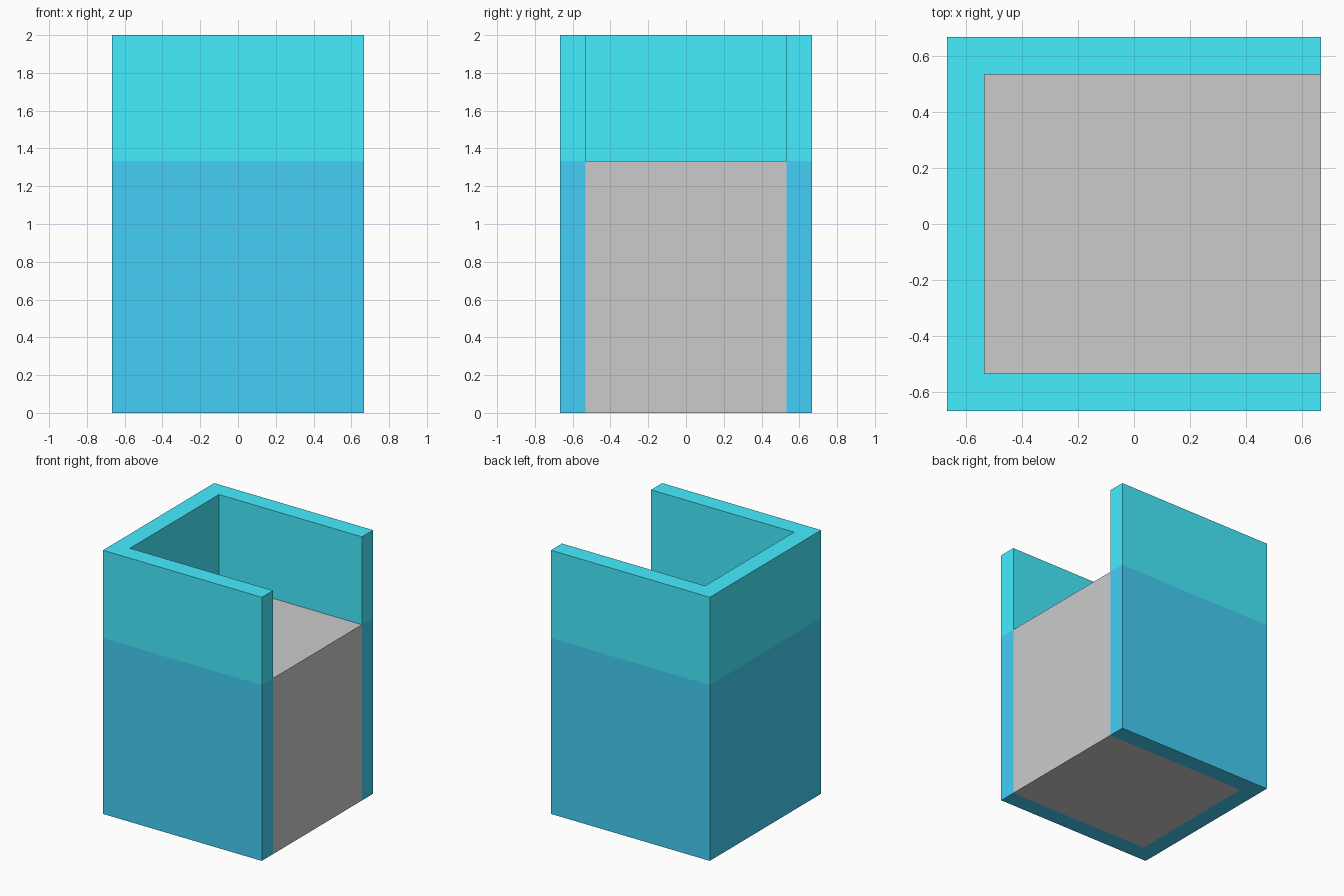
import bpy, bmesh

if "Cube" in bpy.data.objects:
    bpy.data.objects.remove(bpy.data.objects["Cube"])

HALF = 2 / 3      # half width of the whole model
INNER = 8 / 15    # half width inside the walls
MID = 4 / 3       # height of the core and of the colour change
TOP = 2.0


def material(name, rgb):
    mat = bpy.data.materials.new(name)
    mat.diffuse_color = (*rgb, 1)
    mat.use_nodes = True
    mat.node_tree.nodes["Principled BSDF"].inputs["Base Color"].default_value = mat.diffuse_color
    return mat


def add_object(name, bm, mats=()):
    bmesh.ops.recalc_face_normals(bm, faces=bm.faces)
    mesh = bpy.data.meshes.new(name)
    bm.to_mesh(mesh)
    bm.free()
    for mat in mats:
        mesh.materials.append(mat)
    obj = bpy.data.objects.new(name, mesh)
    bpy.context.collection.objects.link(obj)
    return obj


# U-shaped wall, open towards +x, with a blue lower band and a cyan upper band
profile = [(HALF, -HALF), (HALF, -INNER), (-INNER, -INNER), (-INNER, INNER),
           (HALF, INNER), (HALF, HALF), (-HALF, HALF), (-HALF, -HALF)]
bm = bmesh.new()
rings = [[bm.verts.new((x, y, z)) for x, y in profile] for z in (0, MID, TOP)]
bm.faces.new(rings[0])
for band, (low, high) in enumerate(zip(rings, rings[1:])):
    for i in range(len(profile)):
        face = bm.faces.new((low[i - 1], low[i], high[i], high[i - 1]))
        face.material_index = band
bm.faces.new(rings[2]).material_index = 1
add_object("surrounding_wall", bm, [material("blue", (0.06, 0.62, 0.92)),
                                    material("cyan", (0.06, 0.85, 1.0))])

# Grey core filling the lower part, flush with the open side
bm = bmesh.new()
bmesh.ops.create_cube(bm, size=1)
bmesh.ops.scale(bm, vec=(HALF + INNER, 2 * INNER, MID), verts=bm.verts)
bmesh.ops.translate(bm, vec=((HALF - INNER) / 2, 0, MID / 2), verts=bm.verts)
add_object("core_block", bm)
